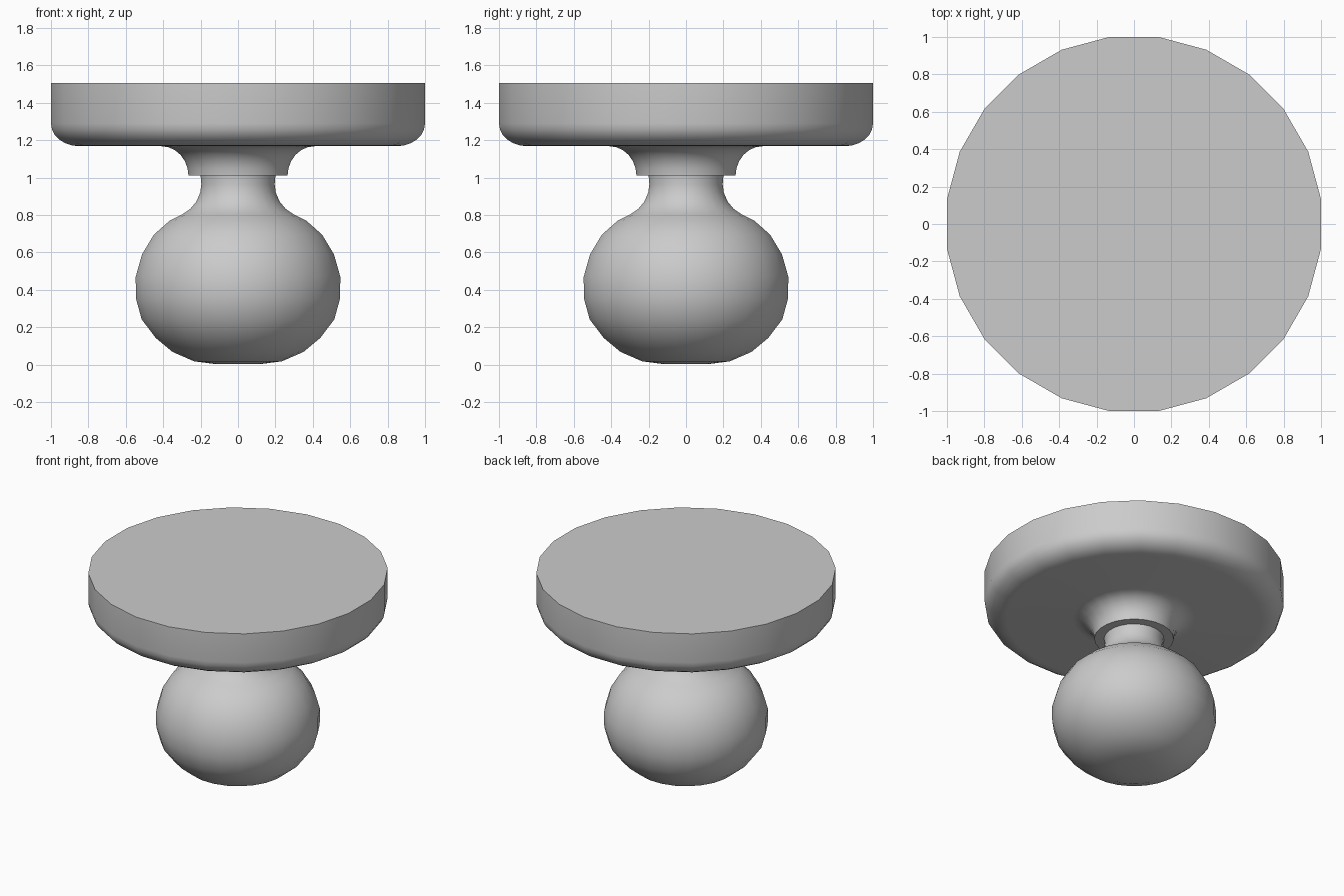
import bpy, bmesh
from math import sin, cos, pi, radians

if "Cube" in bpy.data.objects:
    bpy.data.objects.remove(bpy.data.objects["Cube"])

SIDES = 24
FLAT = cos(pi / SIDES)  # profile radii are measured at the flats


def lathe(name, profile):
    """Revolve (radius, z) points, listed bottom to top; radius 0 makes a flat cap."""
    bm = bmesh.new()
    rings = []
    for r, z in profile:
        if r == 0:
            continue
        rings.append([bm.verts.new((r / FLAT * cos((i + .5) * 2 * pi / SIDES),
                                    r / FLAT * sin((i + .5) * 2 * pi / SIDES), z))
                      for i in range(SIDES)])
    for a, b in zip(rings, rings[1:]):
        for i in range(SIDES):
            j = (i + 1) % SIDES
            bm.faces.new((a[i], a[j], b[j], b[i]))
    if profile[0][0] == 0:
        bm.faces.new(rings[0][::-1])
    if profile[-1][0] == 0:
        bm.faces.new(rings[-1])
    me = bpy.data.meshes.new(name)
    bm.to_mesh(me)
    bm.free()
    ob = bpy.data.objects.new(name, me)
    bpy.context.collection.objects.link(ob)
    bpy.ops.object.select_all(action='DESELECT')
    ob.select_set(True)
    bpy.context.view_layer.objects.active = ob
    bpy.ops.object.shade_smooth_by_angle(angle=radians(35))
    return ob


# Rounded ball with a narrow waist above it
lathe("ball_and_neck", [
    (0, 0), (.12, .003), (.235, .018), (.35, .068), (.44, .143), (.515, .242),
    (.546, .355), (.547, .47), (.513, .59), (.45, .695), (.365, .77),
    (.30, .802), (.255, .833), (.222, .873), (.202, .92), (.196, .965), (.2, 1.01)])

# Disc with rounded lower edge, flowing down into a flared collar
N = 6
flare = [(.41 - .145 * cos(k * pi / 2 / N), 1.01 + .158 * sin(k * pi / 2 / N))
         for k in range(N + 1)]
rim = [(.85 + .15 * sin(k * pi / 2 / N), 1.29 - .122 * cos(k * pi / 2 / N))
       for k in range(N + 1)]
lathe("disc_and_collar", [(0, 1.01)] + flare + rim + [(1, 1.505), (0, 1.505)])
